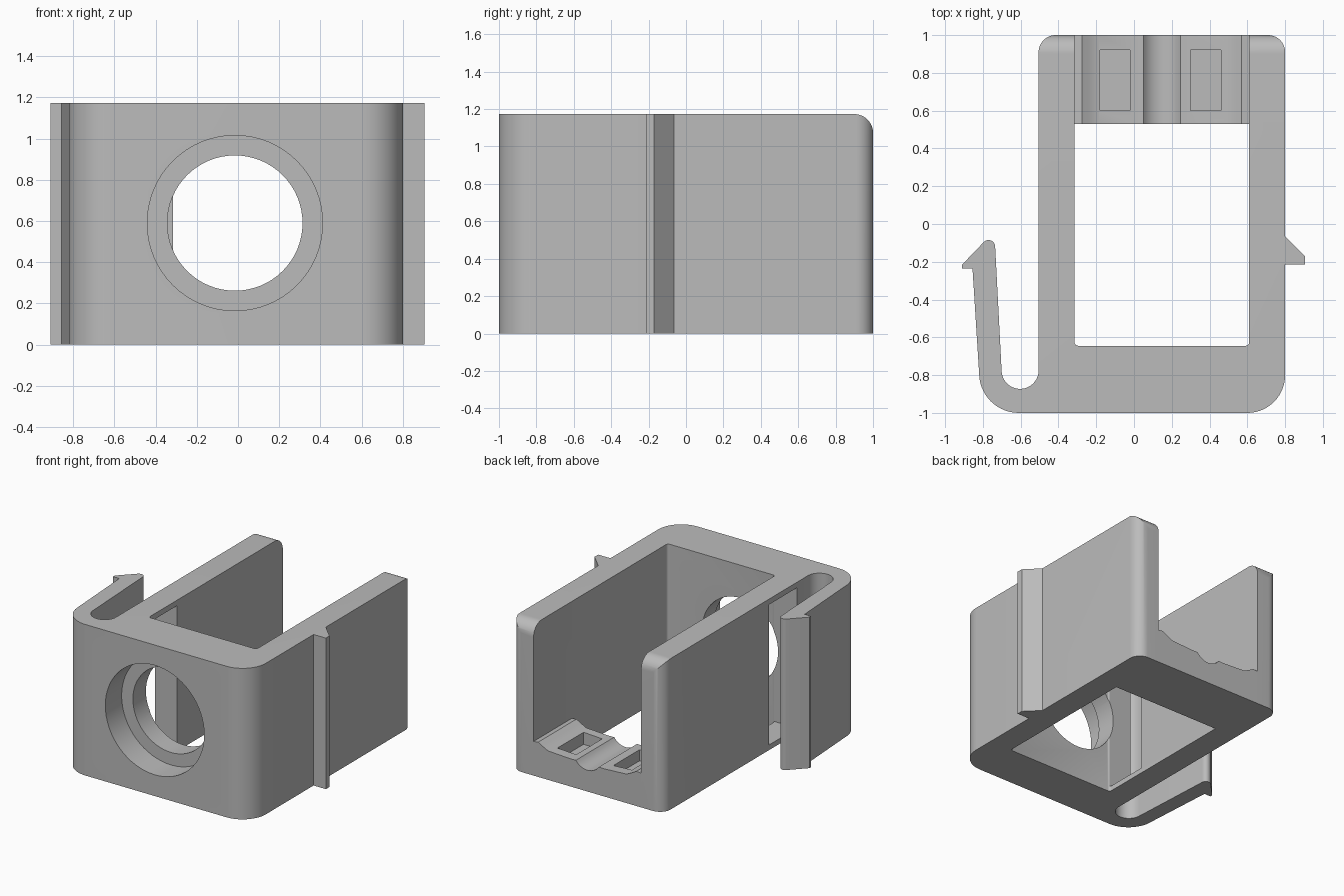
import bpy, bmesh, math
from mathutils import Vector

cube = bpy.data.objects.get("Cube")
if cube:
    bpy.data.objects.remove(cube, do_unlink=True)

HEIGHT = 1.173
LEFT_WALL, RIGHT_WALL = -0.315, 0.61    # inner faces of the two arms

plastic = bpy.data.materials.new("grey plastic")
plastic.use_nodes = True
grey = (0.5, 0.5, 0.5, 1)
plastic.diffuse_color = grey
plastic.node_tree.nodes["Principled BSDF"].inputs["Base Color"].default_value = grey


def arc(cx, cy, r, start, end, steps=14):
    angles = [math.radians(start + (end - start) * i / steps) for i in range(steps + 1)]
    return [(cx + r * math.cos(a), cy + r * math.sin(a)) for a in angles]


def prism(name, points, axis, low, high):
    """Extrude a 2D profile along one axis; the profile uses the other two in order."""
    def place(p, depth):
        co = list(p)
        co.insert("xyz".index(axis), depth)
        return Vector(co)
    bm = bmesh.new()
    face = bm.faces.new([bm.verts.new(place(p, low)) for p in points])
    grown = bmesh.ops.extrude_face_region(bm, geom=[face])["geom"]
    shift = place((0, 0), high - low)
    bmesh.ops.translate(bm, vec=shift, verts=[g for g in grown if isinstance(g, bmesh.types.BMVert)])
    bmesh.ops.recalc_face_normals(bm, faces=bm.faces)
    mesh = bpy.data.meshes.new(name)
    bm.to_mesh(mesh)
    bm.free()
    mesh.materials.append(plastic)
    obj = bpy.data.objects.new(name, mesh)
    bpy.context.collection.objects.link(obj)
    return obj


def box_profile(a0, a1, b0, b1):
    return [(a0, b0), (a1, b0), (a1, b1), (a0, b1)]


def activate(obj):
    bpy.ops.object.select_all(action="DESELECT")
    obj.select_set(True)
    bpy.context.view_layer.objects.active = obj


def cut(obj, cutter):
    cutter.hide_render = True
    mod = obj.modifiers.new("cut", "BOOLEAN")
    mod.operation = "DIFFERENCE"
    mod.solver = "EXACT"
    mod.object = cutter
    activate(obj)
    bpy.ops.object.modifier_apply(modifier=mod.name)
    bpy.data.objects.remove(cutter, do_unlink=True)


# Body: open-backed frame with a catch ridge and a sprung clip
outline = arc(0.6, -0.8, 0.2, -90, 0)
outline += [(0.8, -0.215), (0.905, -0.215), (0.905, -0.17), (0.8, -0.065)]
outline += arc(0.71, 0.91, 0.09, 0, 90)
outline += [(RIGHT_WALL, 1)]
outline += arc(RIGHT_WALL - 0.02, -0.625, 0.02, 0, -90, 4)
outline += arc(LEFT_WALL + 0.02, -0.625, 0.02, -90, -180, 4)
outline += [(LEFT_WALL, 1)]
outline += arc(-0.415, 0.91, 0.09, 90, 180)
outline += arc(-0.603, -0.775, 0.098, 0, -180, 20)
outline += arc(-0.77, -0.12, 0.035, 0, 135, 10)
outline += [(-0.91, -0.215), (-0.91, -0.235), (-0.855, -0.235)]
outline += arc(-0.61, -0.79, 0.21, 180, 270)
body = prism("body", outline, "z", 0, HEIGHT)

# Stepped round hole through the front wall
cut(body, prism("counterbore", arc(-0.015, 0.59, 0.425, 0, 360, 64)[:-1], "y", -1.1, -0.8))
cut(body, prism("through_hole", arc(-0.015, 0.59, 0.328, 0, 360, 64)[:-1], "y", -0.9, -0.5))

# Window in the arm behind the clip
cut(body, prism("window", box_profile(-0.64, -0.3, 0.04, 1.13), "x", -0.57, -0.25))

# Rounded top ends of both arms
corner = arc(0.9, HEIGHT - 0.1, 0.1, 0, 90) + [(0.9, 1.4), (1.2, 1.4), (1.2, HEIGHT - 0.1)]
cut(body, prism("arm_rounding", corner, "x", -0.7, 1))

# Rear floor: raised shoulders, two plateaus and a shallow central groove
middle = (LEFT_WALL + RIGHT_WALL) / 2
half = [(LEFT_WALL, 0.265), (-0.275, 0.27), (-0.24, 0.25), (-0.19, 0.225), (0.0, 0.215)]
groove = arc(middle, 0.285, 0.12, 215, 325, 12)
mirrored = [(2 * middle - x, z) for x, z in reversed(half)]
profile = [(LEFT_WALL, 0)] + half + groove + mirrored + [(RIGHT_WALL, 0)]
rear_floor = prism("rear_floor", profile, "y", 0.53, 1)

# Rectangular pockets in the floor
for x0, x1 in ((-0.18, -0.02), (0.30, 0.46)):
    cut(rear_floor, prism("pocket", box_profile(x0, x1, 0.6, 0.92), "z", 0.13, 0.5))

for obj in (body, rear_floor):
    activate(obj)
    bpy.ops.object.shade_smooth_by_angle(angle=math.radians(30))
